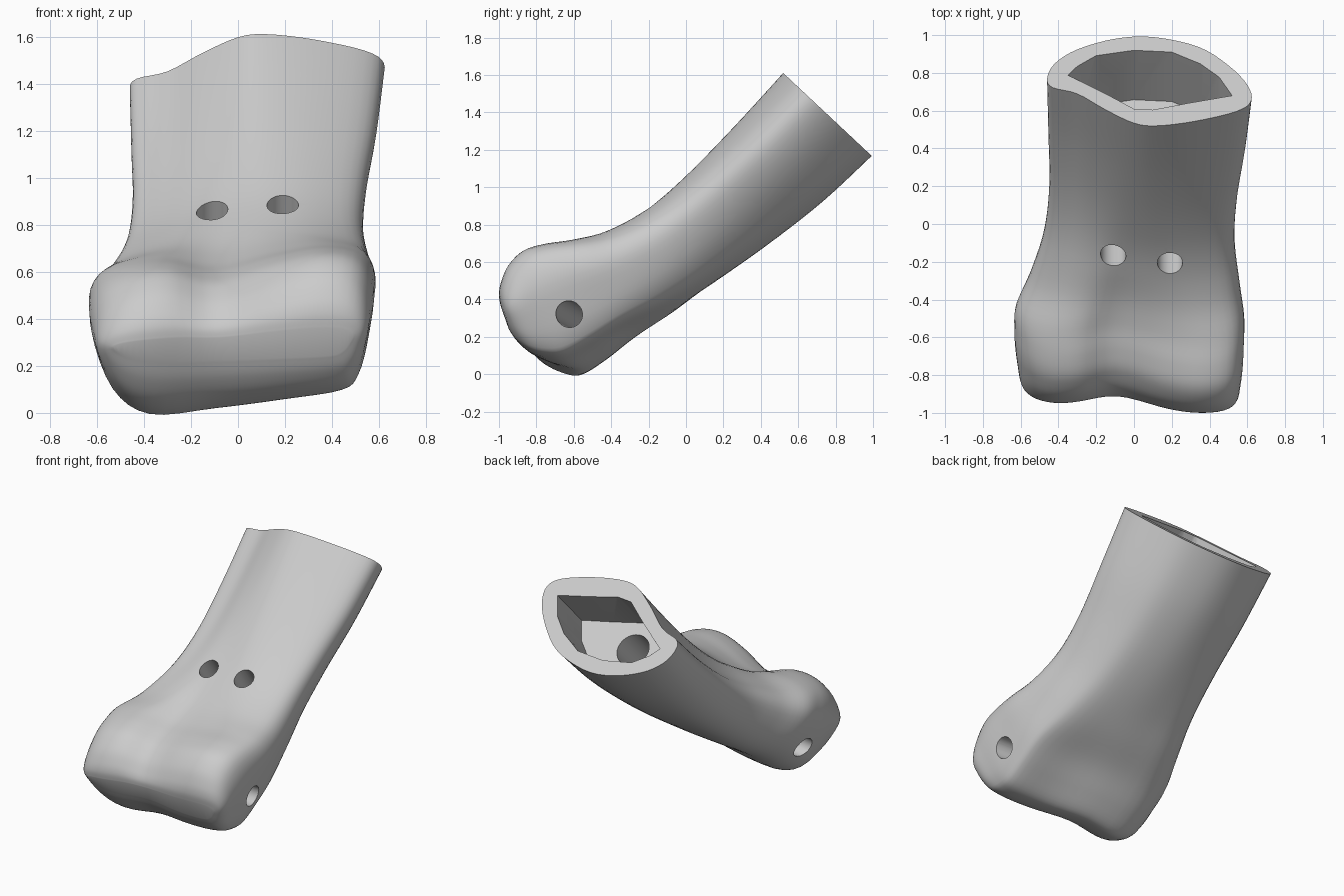
import bpy
import bmesh
import math
from mathutils import Vector

default_cube = bpy.data.objects.get("Cube")
if default_cube:
    bpy.data.objects.remove(default_cube, do_unlink=True)

# Cross-sections as (x, v): v runs from the upper edge (0) to the lower edge (1)
SHAFT = [(-.46, .53), (-.43, .43), (-.3, .36), (-.15, .18), (0, .03), (.12, 0), (.32, .05), (.54, .16),
         (.62, .28), (.6, .46), (.5, .68), (.34, .89), (.1, 1), (-.1, .98), (-.3, .86), (-.42, .7)]
KNUCKLE = [(-.63, .42), (-.6, .2), (-.48, .09), (-.3, .06), (-.1, .14), (.15, .05), (.36, 0), (.52, .06),
           (.58, .25), (.56, .52), (.52, .74), (.45, .84), (.2, .9), (-.1, .96), (-.38, 1), (-.54, .82)]
MARROW = [(-.35, .57), (-.15, .36), (0, .19), (.1, .18), (.3, .26), (.52, .34),
          (.45, .55), (.35, .7), (.2, .83), (0, .85), (-.2, .79), (-.3, .67)]

# Stations: upper y, z, lower y, z, blend from shaft to knuckle, width scale
STATIONS = [(.52, 1.61, .99, 1.17, 0, 1), (.25, 1.32, .73, .92, .1, .95), (0, 1.07, .46, .7, .25, .89),
            (-.2, .9, .19, .5, .45, .88), (-.42, .77, -.06, .33, .7, .94), (-.6, .71, -.29, .2, .95, 1),
            (-.75, .68, -.46, .08, 1, 1), (-.86, .64, -.6, 0, 1, .99), (-.94, .56, -.7, .01, 1, .97),
            (-.98, .47, -.8, .06, 1, .95), (-.99, .4, -.88, .14, 1, .91), (-.98, .34, -.93, .22, 1, .84)]


def smooth_path(points, steps, closed=False):
    """Catmull-Rom curve through points of any dimension."""
    count = len(points)
    result = []
    for i in range(count if closed else count - 1):
        if closed:
            p = [points[(i + k) % count] for k in (-1, 0, 1, 2)]
        else:
            p = [points[min(max(i + k, 0), count - 1)] for k in (-1, 0, 1, 2)]
        for s in range(steps):
            t = s / steps
            result.append(tuple(
                b + t / 2 * (c - a + t * (2 * a - 5 * b + 4 * c - d + t * (3 * (b - c) + d - a)))
                for a, b, c, d in zip(*p)))
    return result if closed else result + [tuple(points[-1])]


def bone_ring(station):
    uy, uz, ly, lz, blend, width = station
    outline = [(a[0] + (b[0] - a[0]) * blend, a[1] + (b[1] - a[1]) * blend)
               for a, b in zip(SHAFT, KNUCKLE)]
    points = []
    for x, v in smooth_path(outline, 4, closed=True):
        x *= width
        # Knuckles lean forward on one side, with a groove between and rounded corners
        front = max(0, min(1, (-.3 - uy) / .6))
        groove = .06 * math.exp(-((x + .1) / .24) ** 2)
        corner = .06 * abs(x / .6) ** 6
        y = uy + v * (ly - uy) + front * (groove + corner - .04 * x)
        z = uz + v * (lz - uz) + front * .06 * x * (1 - v)
        points.append((x, y, z))
    return points


def cavity_ring(station):
    uy, uz, ly, lz = station[:4]
    return [(x, uy + v * (ly - uy), uz + v * (lz - uz)) for x, v in MARROW]


def loft(name, rings):
    bm = bmesh.new()
    rows = [[bm.verts.new(p) for p in r] for r in rings]
    n = len(rows[0])
    for a, b in zip(rows, rows[1:]):
        for i in range(n):
            j = (i + 1) % n
            bm.faces.new((a[i], a[j], b[j], b[i]))
    caps = [bm.faces.new(rows[0]), bm.faces.new(rows[-1])]
    bmesh.ops.triangulate(bm, faces=caps)
    bmesh.ops.recalc_face_normals(bm, faces=bm.faces)
    return add_object(name, bm)


def rod(name, start, end, radius):
    start, end = Vector(start), Vector(end)
    axis = end - start
    bm = bmesh.new()
    bmesh.ops.create_cone(bm, cap_ends=True, segments=40, radius1=radius, radius2=radius,
                          depth=axis.length)
    bm.transform(axis.to_track_quat("Z", "Y").to_matrix().to_4x4())
    bmesh.ops.translate(bm, verts=bm.verts, vec=(start + end) / 2)
    return add_object(name, bm)


def add_object(name, bm):
    mesh = bpy.data.meshes.new(name)
    bm.to_mesh(mesh)
    bm.free()
    obj = bpy.data.objects.new(name, mesh)
    bpy.context.collection.objects.link(obj)
    return obj


# Solid bone body
bone = loft("bone_end", [bone_ring(s) for s in smooth_path(STATIONS, 5)])

# Marrow cavity with a flat floor, from just above the cut rim
rim, floor = STATIONS[0], STATIONS[1]
above = tuple(a + (a - b) * .2 for a, b in zip(rim, floor))
cutters = [loft("cavity_cutter", [cavity_ring(above), cavity_ring(floor)])]

# Central canal, two blind holes in the shaft, and a cross hole through the knuckles
cutters.append(rod("canal_cutter", (.07, .56, 1.2), (.07, .2, .83), .11))
for x, y, z in [(-.11, -.18, .88), (.19, -.21, .89)]:
    cutters.append(rod("shaft_hole_cutter", (x, y - .12, z + .17), (x, y + .19, z - .27), .067))
cutters.append(rod("cross_hole_cutter", (.75, -.65, .335), (-.75, -.46, .23), .07))

bpy.context.view_layer.objects.active = bone
for cutter in cutters:
    cutter.hide_render = True
    cut = bone.modifiers.new(cutter.name, "BOOLEAN")
    cut.operation = "DIFFERENCE"
    cut.solver = "EXACT"
    cut.object = cutter
    bpy.ops.object.modifier_apply(modifier=cut.name)
    bpy.data.objects.remove(cutter, do_unlink=True)

# Plain grey finish
grey = bpy.data.materials.new("bone_grey")
grey.use_nodes = True
colour = (.6, .6, .6, 1)
grey.diffuse_color = colour
grey.node_tree.nodes["Principled BSDF"].inputs["Base Color"].default_value = colour
bone.data.materials.clear()
bone.data.materials.append(grey)

bpy.ops.object.select_all(action="DESELECT")
bone.select_set(True)
bpy.ops.object.shade_smooth_by_angle(angle=math.radians(40))
